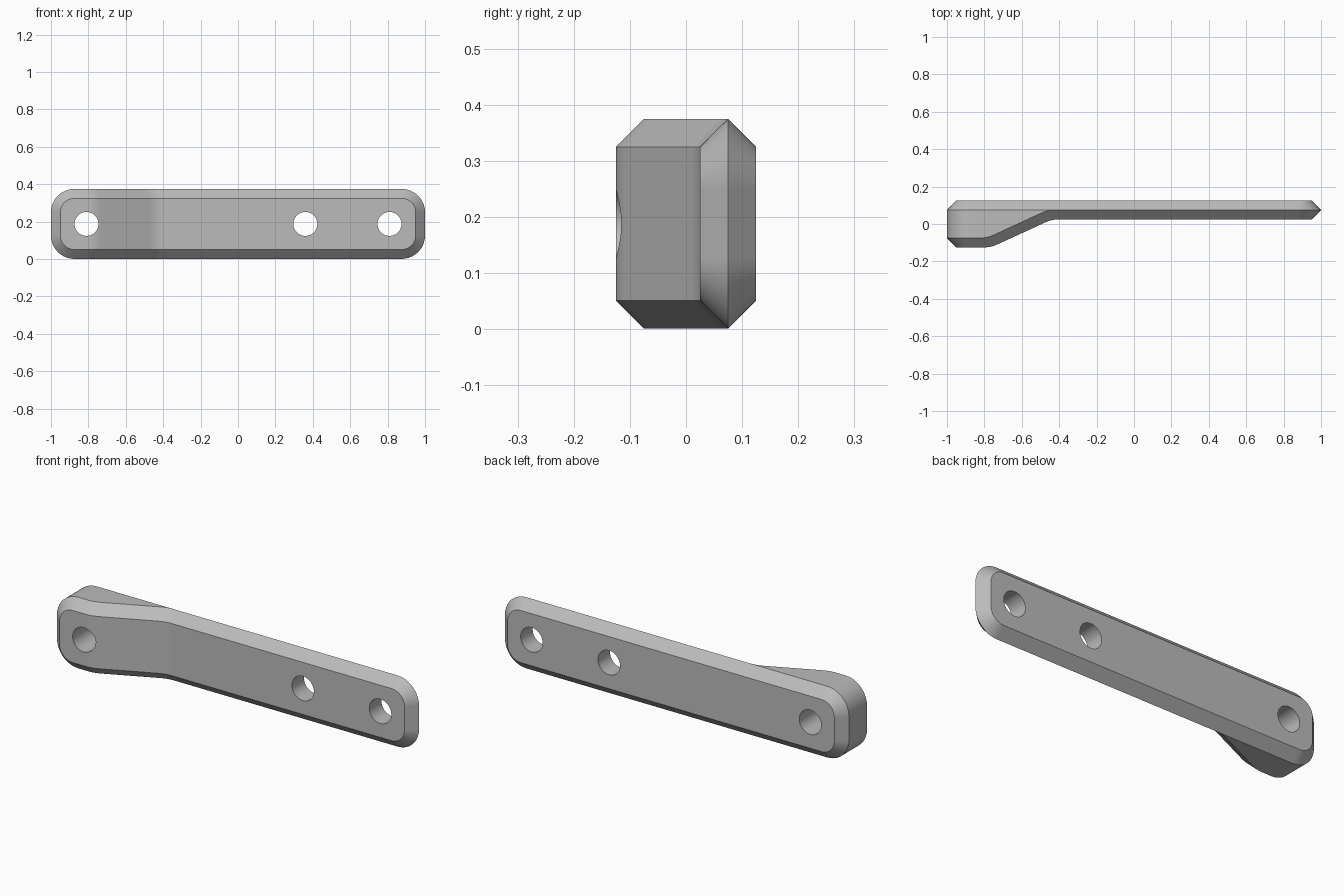
import bpy, bmesh, math

cube = bpy.data.objects.get("Cube")
if cube:
    bpy.data.objects.remove(cube, do_unlink=True)

MID_Z, HALF_Z, CHAMFER, CORNER = 0.188, 0.187, 0.05, 0.125
ARC_STEPS, BEND_STEPS, BEND = 10, 6, 0.035

# Grey metal
grey = bpy.data.materials.new("plain grey")
grey.use_nodes = True
colour = (0.5, 0.5, 0.5, 1)
grey.diffuse_color = colour
grey.node_tree.nodes["Principled BSDF"].inputs["Base Color"].default_value = colour


def crank(start, end, low, high):
    """Points (x, y) of the two rounded bends of the front."""
    slope = (high - low) / (end - start)
    points = []
    for bx, by, before, after in ((start, low, 0, slope), (end, high, slope, 0)):
        for i in range(BEND_STEPS + 1):
            t = i / BEND_STEPS
            x = bx + BEND * (2 * t - 1)
            y = by - (1 - t) ** 2 * BEND * before + t ** 2 * BEND * after
            points.append((x, y))
    return points


def outline(inset, bends, flat_y=None):
    """Upper half of the rounded outline, left to right, as (x, y, height)."""
    r = CORNER - inset
    arc = [(r * math.cos(a), r * math.sin(a))
           for a in (math.pi / 2 * i / ARC_STEPS for i in range(ARC_STEPS + 1))]
    cx, cz = 1 - CORNER, HALF_Z - CORNER
    first, last = bends[0][1], bends[-1][1]
    half = [(-cx - c, first, cz + s) for c, s in arc]
    half += [(x, y, HALF_Z - inset) for x, y in bends]
    half += [(cx + c, last, cz + s) for c, s in reversed(arc)]
    return [(x, y if flat_y is None else flat_y, h) for x, y, h in half]


# Bracket body: four outlines joined by a front chamfer, a wall and a back chamfer
inner = crank(-0.765, -0.438, -0.125, 0.025)
outer = crank(-0.785, -0.46, -0.075, 0.075)
levels = [outline(CHAMFER, inner), outline(0, outer),
          outline(0, outer, 0.075), outline(CHAMFER, inner, 0.125)]
bm = bmesh.new()
rings = []
for half in levels:
    top = [bm.verts.new((x, y, MID_Z + h)) for x, y, h in half]
    bottom = [bm.verts.new((x, y, MID_Z - h)) for x, y, h in half]
    rings.append(top + bottom[::-1])
n = len(rings[0])
for a, b in zip(rings, rings[1:]):
    for i in range(n):
        j = (i + 1) % n
        bm.faces.new((a[i], a[j], b[j], b[i]))
for ring in (rings[0], rings[-1]):
    for i in range(n // 2 - 1):
        bm.faces.new((ring[i], ring[i + 1], ring[n - 2 - i], ring[n - 1 - i]))
bmesh.ops.remove_doubles(bm, verts=bm.verts, dist=0.0001)
bmesh.ops.recalc_face_normals(bm, faces=bm.faces)
mesh = bpy.data.meshes.new("bracket_arm")
bm.to_mesh(mesh)
bm.free()
mesh.materials.append(grey)
arm = bpy.data.objects.new("bracket_arm", mesh)
bpy.context.collection.objects.link(arm)

# Bolt holes
for x in (-0.81, 0.36, 0.81):
    bpy.ops.mesh.primitive_cylinder_add(vertices=40, radius=0.064, depth=1,
                                        location=(x, 0, MID_Z),
                                        rotation=(math.pi / 2, 0, 0))
    cutter = bpy.context.object
    cutter.name = "hole_cutter"
    cutter.hide_render = True
    cutter.data.materials.append(grey)
    cut = arm.modifiers.new("bolt_hole", "BOOLEAN")
    cut.operation, cut.solver, cut.object = "DIFFERENCE", "EXACT", cutter
    bpy.context.view_layer.objects.active = arm
    bpy.ops.object.modifier_apply(modifier=cut.name)
    bpy.data.objects.remove(cutter, do_unlink=True)

# Smooth bends and corners, crisp chamfers
bpy.ops.object.select_all(action="DESELECT")
arm.select_set(True)
bpy.context.view_layer.objects.active = arm
bpy.ops.object.shade_smooth_by_angle(angle=math.radians(30))
weighted = arm.modifiers.new("even_shading", "WEIGHTED_NORMAL")
weighted.keep_sharp = True
